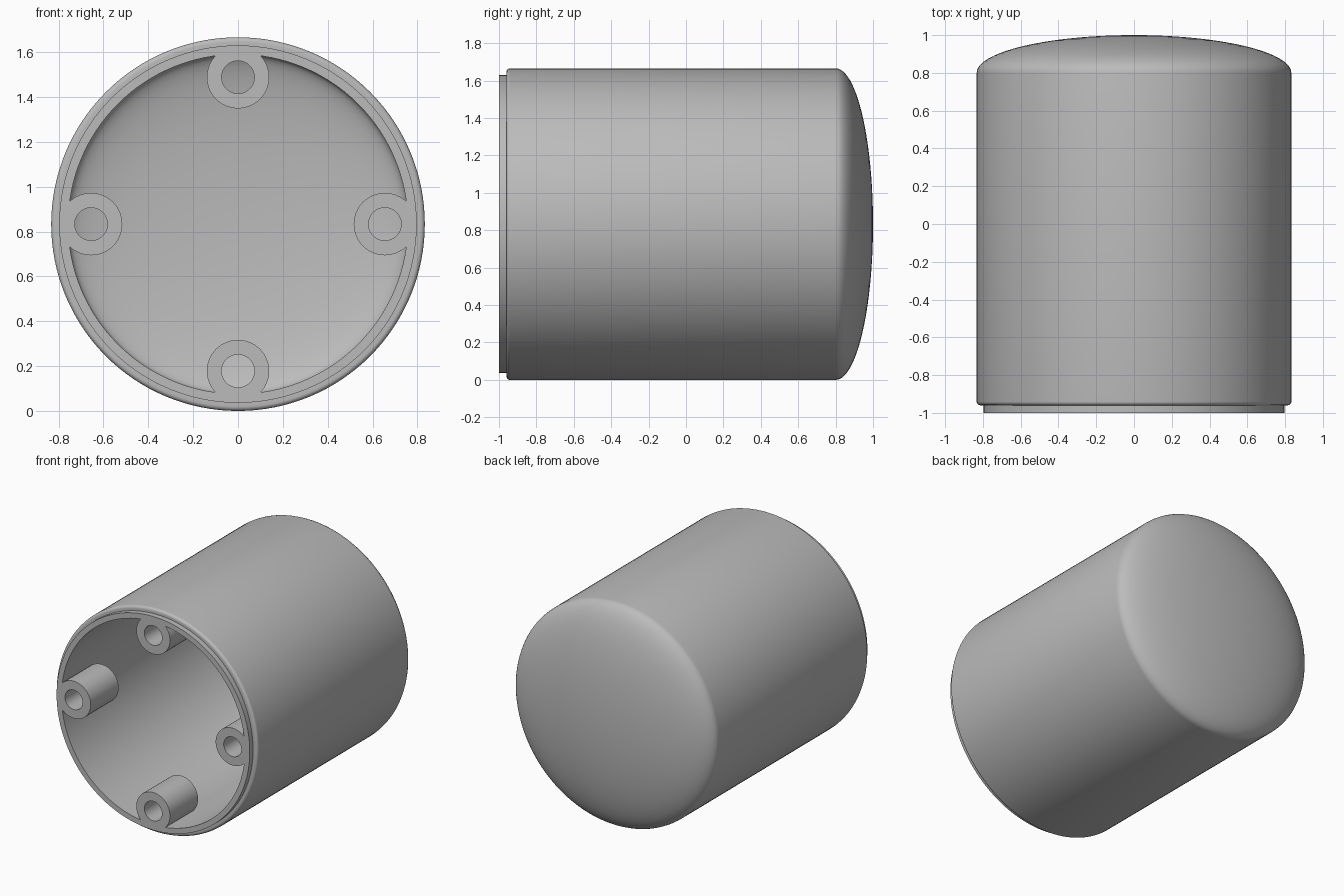
import bpy
import bmesh
from math import cos, sin, pi, radians
from mathutils import Matrix, Vector

cube = bpy.data.objects.get("Cube")
if cube:
    bpy.data.objects.remove(cube, do_unlink=True)

RADIUS = 0.833
INNER = 0.757
LIP = 0.797
FRONT, SHOULDER, DOME_START, BACK = -1.0, -0.96, 0.8, 1.0
BOSS_OFFSET, BOSS_RADIUS, HOLE_RADIUS, BOSS_DEPTH = 0.655, 0.139, 0.073, 0.33
CENTRE_Z = RADIUS
SEGMENTS = 128

grey = bpy.data.materials.new("plain grey")
grey.use_nodes = True
grey.diffuse_color = (0.5, 0.5, 0.5, 1)
grey.node_tree.nodes["Principled BSDF"].inputs["Base Color"].default_value = grey.diffuse_color


def make_object(name, bm):
    bmesh.ops.recalc_face_normals(bm, faces=bm.faces)
    mesh = bpy.data.meshes.new(name)
    bm.to_mesh(mesh)
    bm.free()
    mesh.materials.append(grey)
    obj = bpy.data.objects.new(name, mesh)
    bpy.context.collection.objects.link(obj)
    return obj


def dome(radius, depth, steps=20):
    """Quarter ellipse from the wall to the axis, as (radius, y) points."""
    return [(radius * cos(a), DOME_START + depth * sin(a))
            for a in (i * pi / 2 / steps for i in range(steps + 1))]


def lathe(name, profile):
    """Spin (radius, y) points around the y axis."""
    bm = bmesh.new()
    verts = [bm.verts.new((r, y, 0)) for r, y in profile]
    edges = [bm.edges.new(pair) for pair in zip(verts, verts[1:])]
    bmesh.ops.spin(bm, geom=verts + edges, cent=(0, 0, 0), axis=(0, 1, 0),
                   angle=2 * pi, steps=SEGMENTS, use_merge=True)
    bmesh.ops.remove_doubles(bm, verts=bm.verts, dist=0.0001)
    bmesh.ops.translate(bm, verts=bm.verts, vec=(0, 0, CENTRE_Z))
    return make_object(name, bm)


def four_rods(name, radius, y0, y1):
    """Four rods along y, a quarter turn apart."""
    bm = bmesh.new()
    for i in range(4):
        a = i * pi / 2
        place = Vector((BOSS_OFFSET * cos(a), (y0 + y1) / 2,
                        CENTRE_Z + BOSS_OFFSET * sin(a)))
        bmesh.ops.create_cone(bm, cap_ends=True, segments=64, radius1=radius,
                              radius2=radius, depth=y1 - y0,
                              matrix=Matrix.Translation(place) @ Matrix.Rotation(pi / 2, 4, 'X'))
    return make_object(name, bm)


def combine(target, tool, operation):
    mod = target.modifiers.new(operation.title(), 'BOOLEAN')
    mod.operation, mod.solver, mod.object = operation, 'EXACT', tool
    bpy.ops.object.select_all(action='DESELECT')
    target.select_set(True)
    bpy.context.view_layer.objects.active = target
    bpy.ops.object.modifier_apply(modifier=mod.name)
    bpy.data.objects.remove(tool, do_unlink=True)


# Hollow shell: stepped lip, rounded shoulder, straight wall and domed end
fillet = 0.02
shoulder = [(RADIUS - fillet + fillet * sin(a), SHOULDER + fillet - fillet * cos(a))
            for a in (i * pi / 12 for i in range(7))]
outside = [(LIP, FRONT), (LIP, SHOULDER)] + shoulder + dome(RADIUS, BACK - DOME_START)
inside = dome(INNER, 0.125)[::-1] + [(INNER, FRONT)]
housing = lathe("housing", outside + inside + [outside[0]])

# Four screw bosses flush with the lip, open at both ends
combine(housing, four_rods("screw_bosses", BOSS_RADIUS, FRONT, FRONT + BOSS_DEPTH), 'UNION')
combine(housing, four_rods("screw_holes", HOLE_RADIUS, FRONT - 0.1, FRONT + BOSS_DEPTH + 0.1),
        'DIFFERENCE')

bpy.ops.object.shade_smooth_by_angle(angle=radians(30))
